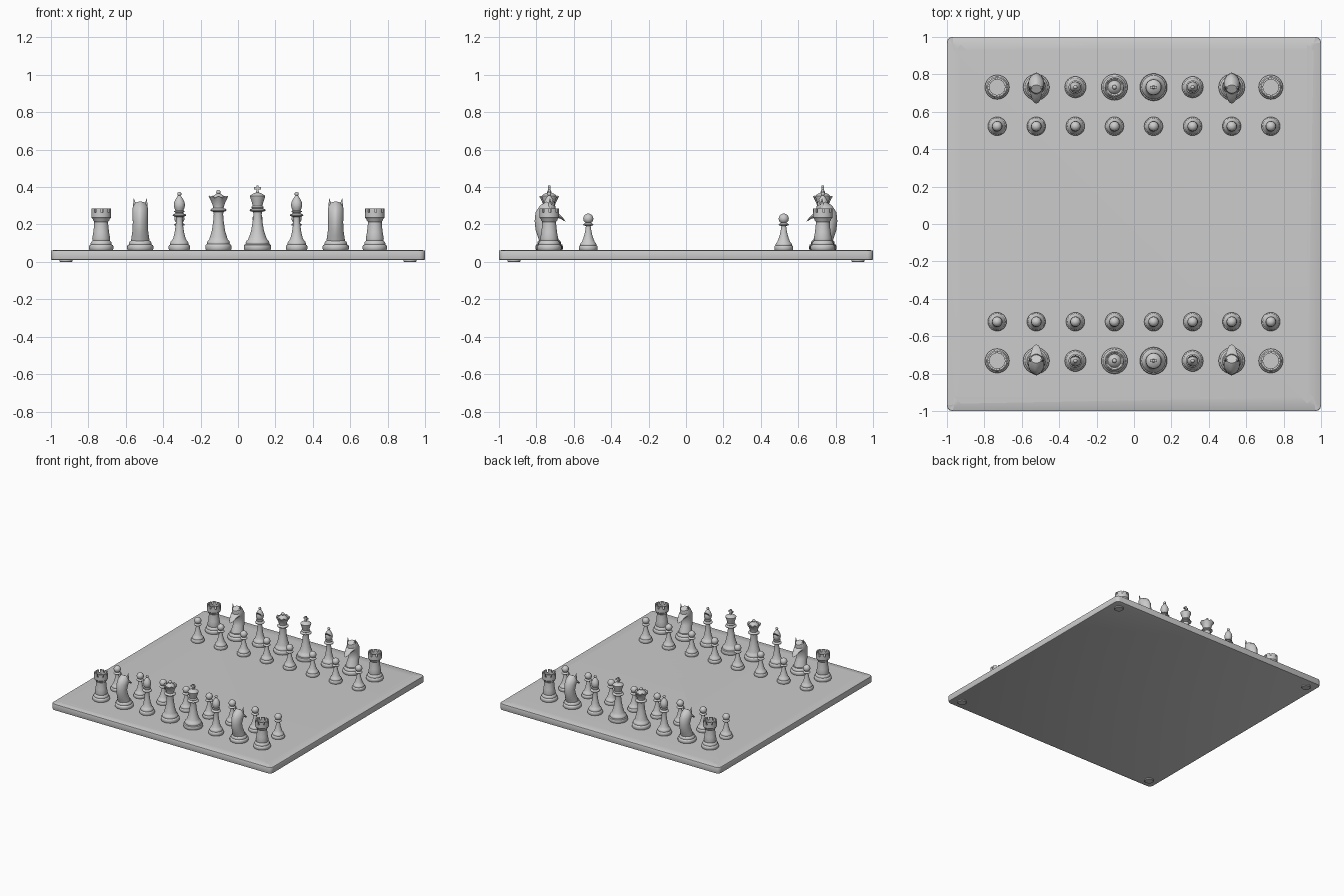
import bpy, bmesh
from math import sin, cos, pi, radians, copysign
from mathutils import Matrix, Vector

cube = bpy.data.objects.get("Cube")
if cube:
    bpy.data.objects.remove(cube, do_unlink=True)

grey = bpy.data.materials.new("light_grey")
GREY = (0.6, 0.6, 0.6, 1)
grey.diffuse_color = GREY
grey.use_nodes = True
grey.node_tree.nodes["Principled BSDF"].inputs["Base Color"].default_value = GREY

TOP = 0.064      # playing surface height
SQ = 0.209       # square pitch
SEG = 32


def ring(bm, points):
    return [bm.verts.new(p) for p in points]


def skin(bm, rings):
    """Bridge successive closed rings and cap both ends."""
    n = len(rings[0])
    for a, b in zip(rings, rings[1:]):
        for i in range(n):
            j = (i + 1) % n
            bm.faces.new((a[i], a[j], b[j], b[i]))
    bm.faces.new(rings[0][::-1])
    bm.faces.new(rings[-1])


def lathe(bm, profile, seg=SEG):
    rings = [ring(bm, [(r * cos(2 * pi * i / seg), r * sin(2 * pi * i / seg), z)
                       for i in range(seg)]) for r, z in profile]
    skin(bm, rings)
    return rings


def ball(bm, r, z, squash=1.0):
    m = Matrix.Translation((0, 0, z)) @ Matrix.Diagonal((1, 1, squash, 1))
    bmesh.ops.create_uvsphere(bm, u_segments=24, v_segments=14, radius=r, matrix=m)


def box(bm, size, centre):
    m = Matrix.Translation(centre) @ Matrix.Diagonal((*size, 1))
    bmesh.ops.create_cube(bm, size=1, matrix=m)


def finish(bm, name, angle=35):
    bmesh.ops.recalc_face_normals(bm, faces=bm.faces[:])
    me = bpy.data.meshes.new(name)
    bm.to_mesh(me)
    bm.free()
    me.materials.append(grey)
    me.shade_smooth()
    me.set_sharp_from_angle(angle=radians(angle))
    return me


def place(me, name, loc=(0, 0, 0), turn=0):
    ob = bpy.data.objects.new(name, me)
    ob.location = loc
    ob.rotation_euler.z = turn
    bpy.context.scene.collection.objects.link(ob)
    return ob


def foot(r, k=1.0):
    """Stepped base shared by all the pieces, r = widest radius."""
    steps = [(.96, 0), (1, .005), (1, .019), (.96, .025), (.86, .029), (.87, .035),
             (.82, .043), (.70, .050)]
    return [(r * a, z * k) for a, z in steps]


# Pawn
def pawn():
    bm = bmesh.new()
    lathe(bm, foot(.050, .85) + [(.028, .058), (.020, .085), (.014, .115), (.013, .128),
          (.026, .131), (.028, .135), (.025, .139), (.013, .146), (.010, .152)])
    ball(bm, .027, .167)
    return finish(bm, "pawn")


# Rook with a hollow, notched crown
def rook():
    bm = bmesh.new()
    rings = lathe(bm, foot(.065) + [(.048, .062), (.042, .095), (.038, .130), (.037, .150),
                  (.043, .158), (.045, .164), (.052, .172), (.052, .200),
                  (.041, .200), (.041, .185)])
    outer, inner = rings[-3], rings[-2]
    rim = [f for f in bm.faces if all(v in outer or v in inner for v in f.verts)
           and len(f.verts) == 4]
    rim.sort(key=lambda f: min(outer.index(v) for v in f.verts if v in outer)
             if not (outer[0] in f.verts and outer[-1] in f.verts) else SEG - 1)
    merlons = [f for i, f in enumerate(rim) if i % 4 != 0]
    out = bmesh.ops.extrude_face_region(bm, geom=merlons)["geom"]
    bmesh.ops.delete(bm, geom=merlons, context="FACES_ONLY")
    bmesh.ops.translate(bm, vec=(0, 0, .021),
                        verts=[g for g in out if isinstance(g, bmesh.types.BMVert)])
    return finish(bm, "rook")


# Bishop with a slanted slit in the mitre
def bishop():
    bm = bmesh.new()
    lathe(bm, foot(.057) + [(.034, .060), (.026, .090), (.020, .130), (.017, .165),
          (.019, .177), (.034, .181), (.036, .186), (.032, .191), (.021, .195),
          (.020, .200), (.028, .203), (.028, .207), (.021, .211), (.027, .224),
          (.030, .238), (.028, .254), (.021, .270), (.012, .284), (.006, .291)])
    ball(bm, .011, .299)
    ob = place(finish(bm, "bishop"), "bishop_blank")
    cm = bmesh.new()
    box(cm, (.08, .006, .04), (0, 0, 0))
    cutter = place(finish(cm, "slit_cutter"), "slit_cutter", (0, .022, .262))
    cutter.rotation_euler.x = radians(-35)
    cutter.hide_render = True
    mod = ob.modifiers.new("slit", "BOOLEAN")
    mod.operation, mod.object, mod.solver = "DIFFERENCE", cutter, "EXACT"
    bpy.context.view_layer.update()
    me = bpy.data.meshes.new_from_object(ob.evaluated_get(bpy.context.evaluated_depsgraph_get()))
    for helper in (ob, cutter):
        bpy.data.objects.remove(helper, do_unlink=True)
    me.set_sharp_from_angle(angle=radians(35))
    return me


# Queen with a scalloped coronet
def queen():
    bm = bmesh.new()
    rings = lathe(bm, foot(.070, 1.1) + [(.046, .068), (.036, .100), (.029, .145), (.025, .190),
                  (.027, .203), (.041, .208), (.043, .214), (.039, .219), (.028, .224),
                  (.029, .232), (.035, .250), (.042, .266), (.052, .282),
                  (.046, .285), (.036, .276), (.030, .288), (.015, .298), (.006, .302)])
    for r in rings[12 + 8:14 + 8]:
        for i, v in enumerate(r):
            v.co.z += .005 * cos(2 * pi * i * 8 / SEG)
    ball(bm, .012, .309)
    return finish(bm, "queen")


# King with a domed crown and cross
def king():
    bm = bmesh.new()
    lathe(bm, foot(.073, 1.1) + [(.046, .068), (.035, .100), (.027, .145), (.022, .190),
          (.024, .203), (.041, .208), (.043, .213), (.039, .218), (.028, .222),
          (.033, .227), (.031, .232), (.026, .236), (.031, .256), (.040, .283),
          (.041, .288), (.036, .293), (.024, .301), (.010, .306), (.007, .311)])
    box(bm, (.012, .012, .040), (0, 0, .325))
    box(bm, (.036, .012, .012), (0, 0, .329))
    return finish(bm, "king")


def lens(centre, half_x, half_y, tilt=0, n=24):
    """Oval section pinched to a ridge at front and back."""
    pts = []
    for i in range(n):
        a = 2 * pi * i / n
        p = Vector((half_x * copysign(abs(cos(a)) ** 1.3, cos(a)), half_y * sin(a), 0))
        pts.append(Matrix.Rotation(tilt, 3, "X") @ p + Vector((0, *centre)))
    return pts


# Knight facing +y: crescent neck, head and ears on a round base
def knight():
    bm = bmesh.new()
    lathe(bm, foot(.070) + [(.050, .054)])
    neck = [((-.002, .045), .050, .050, 0), ((-.012, .075), .046, .050, 0),
            ((-.026, .110), .041, .047, .05), ((-.032, .150), .040, .046, -.1),
            ((-.022, .190), .042, .052, -.2), ((-.006, .222), .042, .046, -.35),
            ((.010, .246), .030, .026, -.5)]
    skin(bm, [ring(bm, lens(*s)) for s in neck])
    # muzzle, swept forward and down
    head = [((-.020, .205), .038, .040, -1.0), ((.015, .206), .038, .036, -1.0),
            ((.045, .190), .028, .027, -1.0), ((.068, .172), .021, .020, -1.0),
            ((.080, .163), .013, .012, -1.0)]
    skin(bm, [ring(bm, lens(*s)) for s in head])
    for side in (-1, 1):
        m = (Matrix.Translation((side * .030, .004, .242)) @ Matrix.Rotation(side * .15, 4, "Y"))
        bmesh.ops.create_cone(bm, segments=10, radius1=.016, radius2=.001, depth=.068,
                              cap_ends=True, matrix=m)
    return finish(bm, "knight", 45)


# Board with clipped corners and a faintly dished border
bm = bmesh.new()
box(bm, (2, 2, .052), (0, 0, .036))
upright = [e for e in bm.edges if abs(e.verts[0].co.z - e.verts[1].co.z) > .01]
bmesh.ops.bevel(bm, geom=upright, offset=.03, segments=3, profile=.5, affect="EDGES")
bm.normal_update()
flat = [f for f in bm.faces if abs(f.normal.z) > .9]
edges = list({e for f in flat for e in f.edges})
bmesh.ops.bevel(bm, geom=edges, offset=.005, segments=2, profile=.5, affect="EDGES")
bm.normal_update()
top = [max(bm.faces, key=lambda f: f.calc_center_median().z)]
bmesh.ops.inset_region(bm, faces=top, thickness=.07)
bmesh.ops.translate(bm, vec=(0, 0, .002), verts=top[0].verts[:])
place(finish(bm, "board"), "board")

# Round feet under the corners
bm = bmesh.new()
lathe(bm, [(.032, 0), (.035, .003), (.035, .012)], 24)
pad = finish(bm, "board_foot")
for x in (-.92, .92):
    for y in (-.92, .92):
        place(pad, "board_foot", (x, y, 0))

# Both armies, facing each other
P, R, N, B, Q, K = pawn(), rook(), knight(), bishop(), queen(), king()
for side, turn in ((-1, 0), (1, pi)):
    for col, me in enumerate((R, N, B, Q, K, B, N, R)):
        x = (col - 3.5) * SQ
        place(me, me.name.split(".")[0], (x, side * 3.5 * SQ, TOP), turn)
        place(P, "pawn", (x, side * 2.5 * SQ, TOP), turn)
